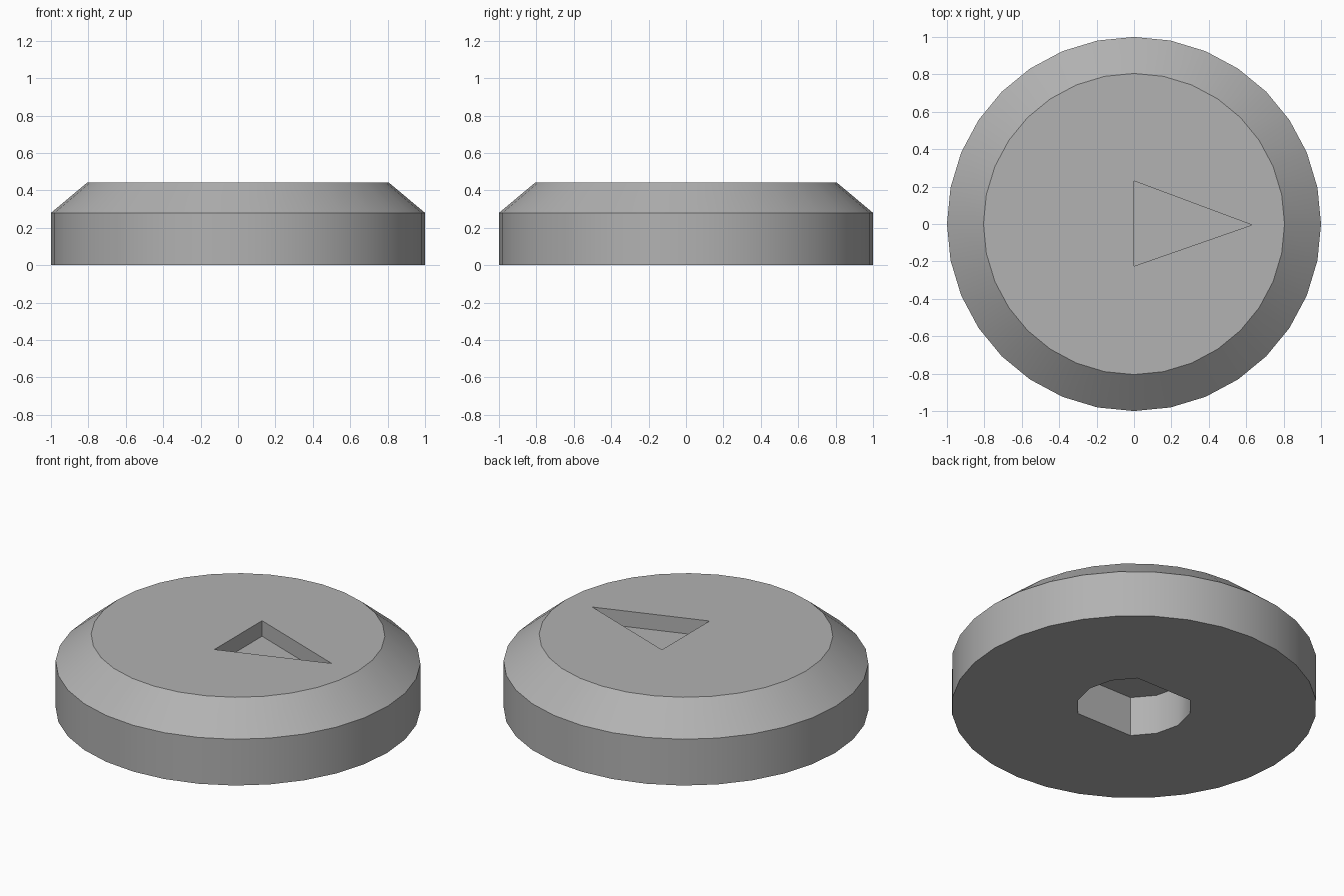
import bpy, bmesh
from math import sin, cos, pi, radians

if "Cube" in bpy.data.objects:
    bpy.data.objects.remove(bpy.data.objects["Cube"])


def make_object(name, bm):
    bmesh.ops.recalc_face_normals(bm, faces=bm.faces)
    mesh = bpy.data.meshes.new(name)
    bm.to_mesh(mesh)
    bm.free()
    ob = bpy.data.objects.new(name, mesh)
    bpy.context.collection.objects.link(ob)
    return ob


def stack(name, rings):
    """Closed solid skinned through a list of rings of 3D points."""
    bm = bmesh.new()
    loops = [[bm.verts.new(p) for p in ring] for ring in rings]
    n = len(loops[0])
    for a, b in zip(loops, loops[1:]):
        for i in range(n):
            j = (i + 1) % n
            bm.faces.new((a[i], a[j], b[j], b[i]))
    bm.faces.new(loops[0][::-1])
    bm.faces.new(loops[-1])
    return make_object(name, bm)


def prism(name, outline, z0, z1):
    return stack(name, [[(x, y, z) for x, y in outline] for z in (z0, z1)])


def circle(r, z, n=32):
    return [(r * cos(2 * pi * i / n), r * sin(2 * pi * i / n), z) for i in range(n)]


# Dial body: straight wall, then a chamfer to the flat top
body = stack("dial_body", [circle(1.0, 0), circle(1.0, 0.28), circle(0.805, 0.443)])
grey = bpy.data.materials.new("dark_grey")
grey.diffuse_color = (0.445, 0.445, 0.445, 1)
grey.use_nodes = True
grey.node_tree.nodes["Principled BSDF"].inputs["Base Color"].default_value = grey.diffuse_color
body.data.materials.append(grey)

# Pointer recess in the top
pointer = prism("pointer_cutter", [(0, -0.225), (0.63, -0.005), (0, 0.23)], 0.349, 0.6)

# Shaft socket underneath: round with two flats
half = 53.5
angles = [c - half + half * 2 * i / 4 for c in (0, 180) for i in range(5)]
socket = prism("socket_cutter",
               [(0.315 * cos(radians(a)), 0.315 * sin(radians(a))) for a in angles],
               -0.2, 0.24)

# Cut both recesses, then drop the cutters
bpy.context.view_layer.objects.active = body
body.select_set(True)
for cutter in (pointer, socket):
    cutter.hide_render = True
    cutter.data.materials.append(grey)
    mod = body.modifiers.new(cutter.name, 'BOOLEAN')
    mod.operation = 'DIFFERENCE'
    mod.solver = 'EXACT'
    mod.object = cutter
    bpy.ops.object.modifier_apply(modifier=mod.name)
    bpy.data.objects.remove(cutter)

# Smooth round walls, crisp rims
bpy.ops.object.shade_smooth_by_angle(angle=radians(30))
